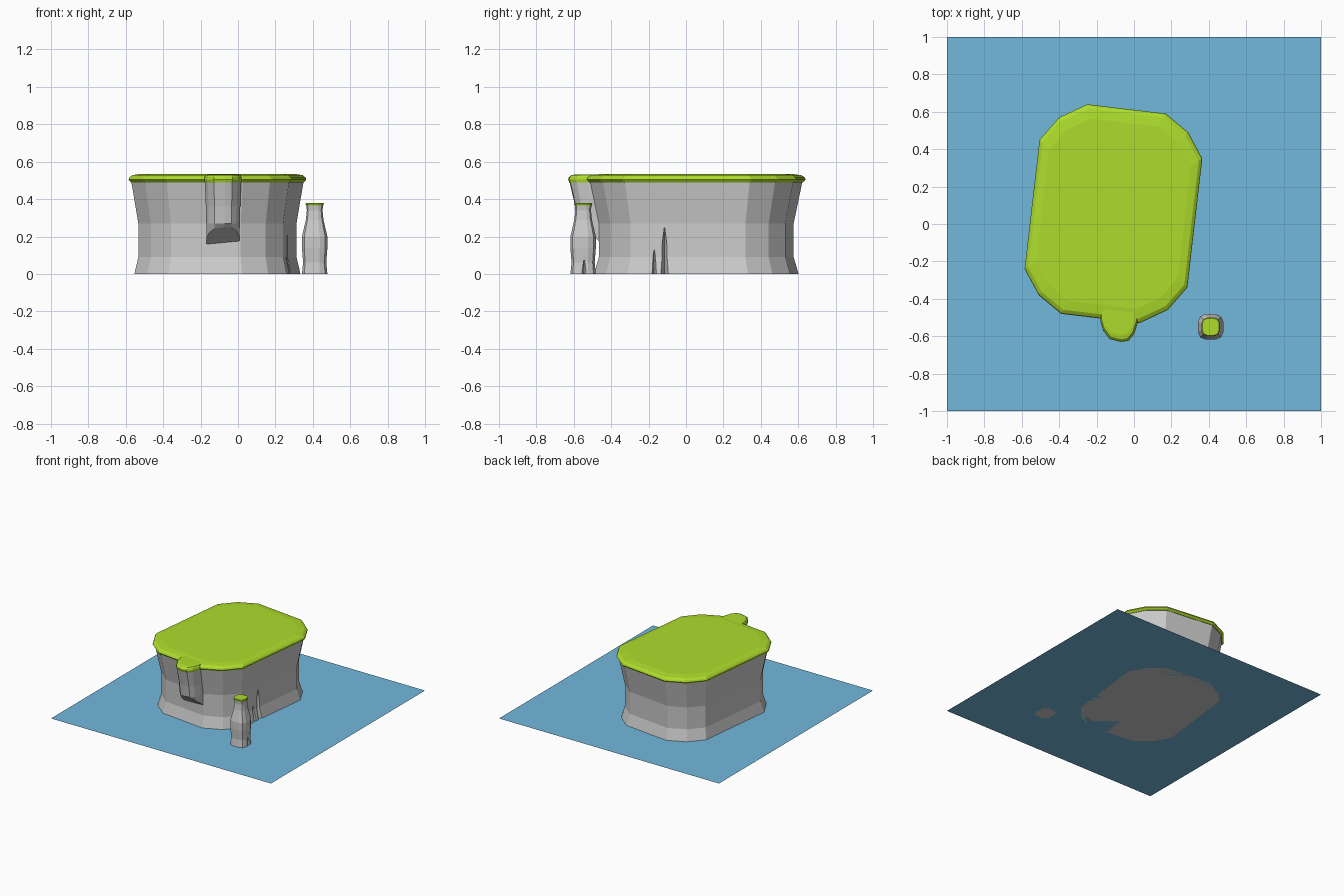
import bpy, bmesh, math

if "Cube" in bpy.data.objects:
    bpy.data.objects.remove(bpy.data.objects["Cube"])


def material(name, rgb):
    m = bpy.data.materials.new(name)
    m.diffuse_color = (*rgb, 1)
    m.use_nodes = True
    m.node_tree.nodes["Principled BSDF"].inputs["Base Color"].default_value = m.diffuse_color
    return m


grass_mat = material("grass_green", (0.42, 0.72, 0.025))
water_mat = material("water_blue", (0.17, 0.48, 0.71))


def finish(bm, name, mat=None):
    bmesh.ops.recalc_face_normals(bm, faces=bm.faces)
    mesh = bpy.data.meshes.new(name)
    bm.to_mesh(mesh)
    bm.free()
    obj = bpy.data.objects.new(name, mesh)
    bpy.context.collection.objects.link(obj)
    if mat:
        mesh.materials.append(mat)
    return obj


def loft(name, outline, centre, rings, mat=None, tilt=0):
    """Stack scaled copies of an outline; rings = (z, x scale, y scale).
    tilt slopes the lowest ring downwards towards +y."""
    bm = bmesh.new()
    loops = []
    for k, (z, sx, sy) in enumerate(rings):
        slope = tilt if k == 0 else 0
        loops.append([bm.verts.new((centre[0] + x * sx, centre[1] + y * sy,
                                    z + slope * y * sy)) for x, y in outline])
    n = len(outline)
    for a, b in zip(loops, loops[1:]):
        for i in range(n):
            j = (i + 1) % n
            bm.faces.new((a[i], a[j], b[j], b[i]))
    bm.faces.new(loops[0])
    bm.faces.new(loops[-1])
    return finish(bm, name, mat)


def even(*rings):
    return [(z, s, s) for z, s in rings]


def crack(target, y, half, height, x_in, x_out):
    """Cut a thin V-shaped crack into the +x side of a rock."""
    bm = bmesh.new()
    for p in [(x_out, y - half, -0.01), (x_out, y + half, -0.01), (x_out, y, height),
              (x_in, y, -0.01), (x_in, y, height)]:
        bm.verts.new(p)
    bmesh.ops.convex_hull(bm, input=bm.verts)
    cutter = finish(bm, "crack_cutter")
    cutter.hide_render = True
    mod = target.modifiers.new("crack", 'BOOLEAN')
    mod.operation = 'DIFFERENCE'
    mod.solver = 'EXACT'
    mod.object = cutter
    bpy.context.view_layer.objects.active = target
    bpy.ops.object.modifier_apply(modifier=mod.name)
    bpy.data.objects.remove(cutter)


# water sheet
bm = bmesh.new()
bmesh.ops.create_grid(bm, x_segments=1, y_segments=1, size=1)
finish(bm, "water", water_mat)

# main island: twelve-sided, point-symmetric outline
half = [(-0.14, 0.585), (0.28, 0.535), (0.40, 0.435),
        (0.475, 0.295), (0.395, -0.395), (0.29, -0.515)]
island = half + [(-x, -y) for x, y in half]
mid = (-0.11, 0.055)
rock = loft("island_rock", island, mid,
            even((0, 0.935), (0.09, 0.89), (0.27, 0.89), (0.495, 0.97)))
loft("island_grass", island, mid,
     even((0.49, 0.975), (0.505, 1.0), (0.517, 0.99), (0.528, 0.96), (0.535, 0.87)), grass_mat)
crack(rock, -0.17, 0.025, 0.13, 0.23, 0.33)
crack(rock, -0.115, 0.035, 0.255, 0.22, 0.33)

# overhanging ledge on the front
ledge = [(-0.10, 0.0), (-0.10, -0.10), (-0.085, -0.15), (-0.05, -0.195), (0.01, -0.21),
         (0.05, -0.205), (0.08, -0.17), (0.10, -0.11), (0.10, 0.0)]
anchor = (-0.08, -0.42)
loft("ledge_rock", ledge, anchor,
     [(0.14, 0.88, 0.66), (0.27, 0.90, 0.76), (0.36, 0.92, 0.82), (0.495, 0.97, 0.97)],
     tilt=-0.8)
loft("ledge_grass", ledge, anchor,
     even((0.49, 0.975), (0.505, 1.0), (0.518, 0.98), (0.528, 0.93), (0.532, 0.82)), grass_mat)

# small bottle-shaped rock post with a rounded-square section
post_outline = []
for k in range(4):
    a = k * math.pi / 2
    for x, y in [(1, -0.4), (1, 0.4), (0.82, 0.82)]:
        post_outline.append((x * math.cos(a) - y * math.sin(a),
                             x * math.sin(a) + y * math.cos(a)))
spot = (0.41, -0.55)
post = loft("post_rock", post_outline, spot,
            even((0, 0.068), (0.06, 0.062), (0.14, 0.068), (0.20, 0.068),
                 (0.29, 0.047), (0.34, 0.042), (0.37, 0.045)))
loft("post_grass", post_outline, spot,
     even((0.367, 0.047), (0.375, 0.049), (0.38, 0.045)), grass_mat)
crack(post, -0.545, 0.015, 0.08, 0.45, 0.49)
